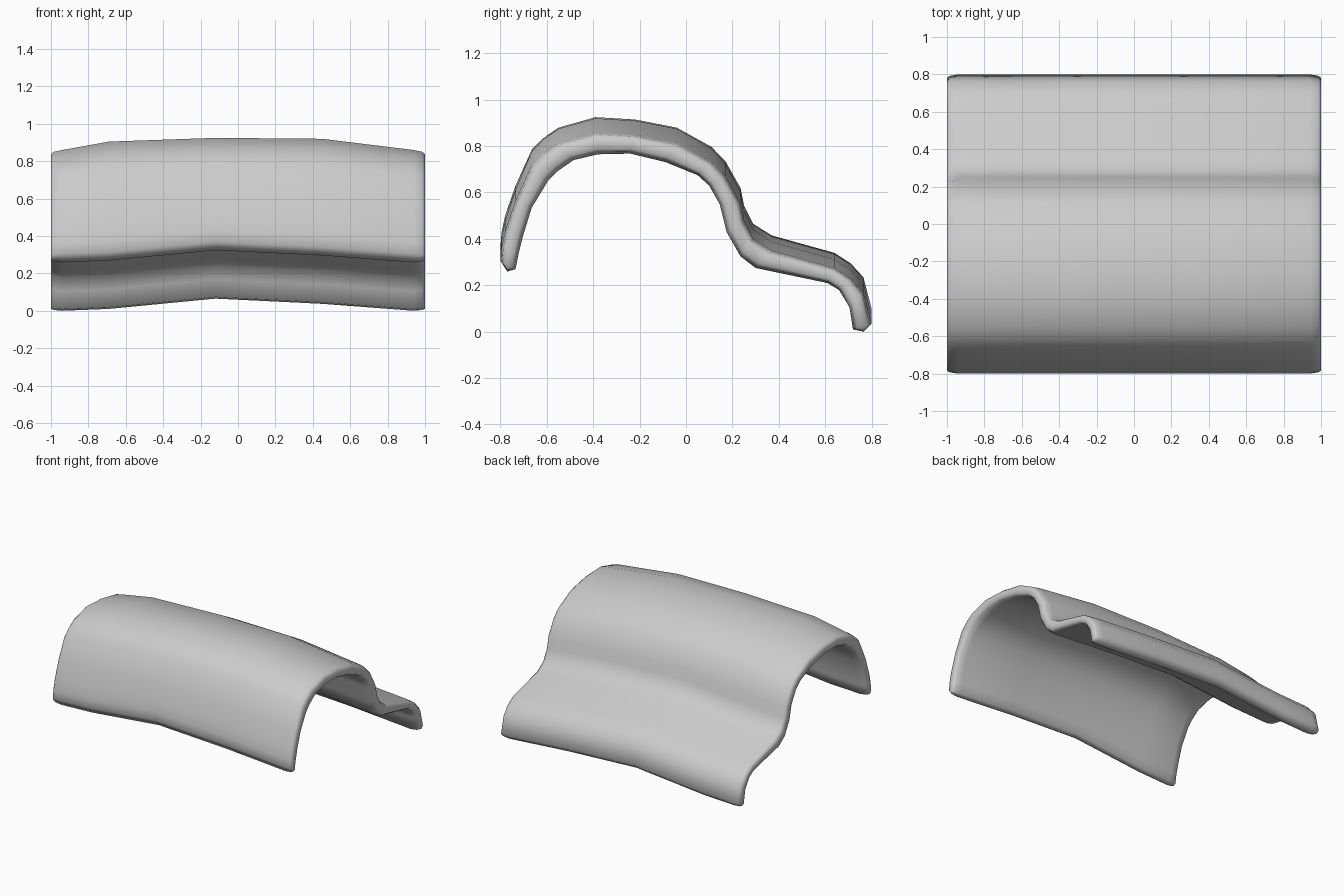
import bpy, bmesh
from mathutils import Vector

if "Cube" in bpy.data.objects:
    bpy.data.objects.remove(bpy.data.objects["Cube"])

# Cross-section at the ends: matching outer and inner (y, z) points
OUTER = [(-.80, .31), (-.795, .37), (-.78, .44), (-.735, .57), (-.665, .725), (-.615, .775),
         (-.55, .82), (-.39, .865), (-.22, .855), (-.04, .82), (.11, .737), (.17, .675),
         (.235, .56), (.25, .485), (.29, .405), (.37, .355), (.64, .28), (.71, .235),
         (.765, .175), (.80, .04)]
INNER = [(-.735, .275), (-.72, .35), (-.705, .41), (-.665, .54), (-.595, .655), (-.55, .70),
         (-.485, .745), (-.38, .77), (-.24, .773), (-.09, .737), (.05, .68), (.10, .635),
         (.145, .555), (.175, .435), (.235, .33), (.30, .28), (.61, .215), (.66, .185),
         (.705, .11), (.72, .015)]

# Stations along the length: x, lift of the edges, lift of the crown, pinch of the rim
STATIONS = [(-1, 0, 0, .24), (-.985, 0, 0, .10), (-.94, .0, .0, 0), (-.69, .01, .045, 0),
            (-.12, .065, .065, 0), (.45, .037, .06, 0), (.94, 0, 0, 0),
            (.985, 0, 0, .10), (1, 0, 0, .24)]


def section(rim):
    """Closed loop: outer skin, rounded lip, inner skin, rounded lip."""
    out, inn = [Vector(p) for p in OUTER], [Vector(p) for p in INNER]
    a = [o.lerp(i, rim) for o, i in zip(out, inn)]
    b = [i.lerp(o, rim) for o, i in zip(out, inn)]
    keep = 1 - 2 * rim
    lip_r = (a[-1] + b[-1]) / 2 + Vector((.005, -.022 * keep))
    lip_l = (a[0] + b[0]) / 2 + Vector((-.003, -.028 * keep))
    return a + [lip_r] + b[::-1] + [lip_l]


bm = bmesh.new()
rings = []
for x, edge, crown, rim in STATIONS:
    ring = []
    for p in section(rim):
        w = min(1, max(0, (p.y - .35) / .45))
        ring.append(bm.verts.new((x, p.x, p.y + edge + (crown - edge) * w)))
    rings.append(ring)

# Skin between stations
n = len(rings[0])
for r, s in zip(rings, rings[1:]):
    for i in range(n):
        j = (i + 1) % n
        bm.faces.new((r[i], r[j], s[j], s[i]))

# End faces as strips between the skins
k = len(OUTER)
for r in (rings[0], rings[-1]):
    for i in range(k - 1):
        bm.faces.new((r[i], r[i + 1], r[2 * k - 1 - i], r[2 * k - i]))
    bm.faces.new((r[k - 1], r[k], r[k + 1]))
    bm.faces.new((r[0], r[2 * k], r[2 * k + 1]))

bmesh.ops.recalc_face_normals(bm, faces=bm.faces)
for f in bm.faces:
    f.smooth = True
lowest = min(v.co.z for v in bm.verts)
bmesh.ops.translate(bm, verts=bm.verts, vec=(0, 0, -lowest))

mesh = bpy.data.meshes.new("roof_tile")
bm.to_mesh(mesh)
bm.free()
tile = bpy.data.objects.new("roof_tile", mesh)
bpy.context.collection.objects.link(tile)
